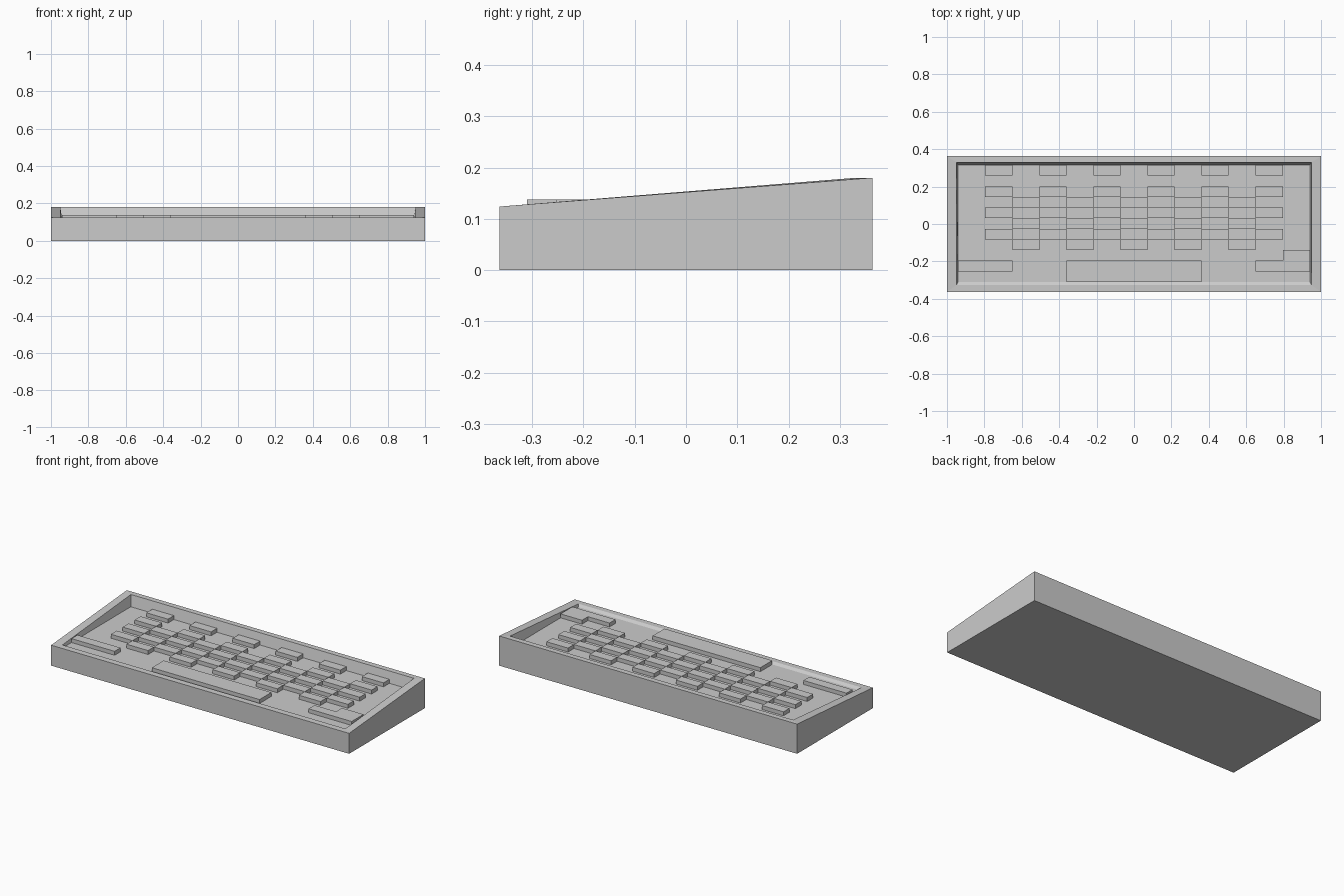
import bpy, bmesh

if "Cube" in bpy.data.objects:
    bpy.data.objects.remove(bpy.data.objects["Cube"])

FLOOR, KEY_TOP = 0.114, 0.138
X0, X1, Y0, Y1 = -0.94, 0.94, -0.31, 0.315      # tray floor
COLS, ROWS = 13, 11                             # key grid on the floor
CW, RH = (X1 - X0) / COLS, (Y1 - Y0) / ROWS


def finish(bm, name):
    bmesh.ops.recalc_face_normals(bm, faces=bm.faces[:])
    me = bpy.data.meshes.new(name)
    bm.to_mesh(me)
    bm.free()
    ob = bpy.data.objects.new(name, me)
    bpy.context.collection.objects.link(ob)
    return ob


def case():
    """Stack of rectangular rings: base, sloped rim, recess mouth, recess floor."""
    bm = bmesh.new()
    # x half width, front y, back y, front z, back z
    rings = [(1.0, -0.363, 0.363, 0, 0),
             (1.0, -0.363, 0.363, 0.124, 0.18),
             (0.95, -0.327, 0.33, 0.125, 0.18),
             (X1, Y0, Y1, FLOOR, FLOOR)]
    loops = [[bm.verts.new(p) for p in ((-w, f, zf), (w, f, zf), (w, b, zb), (-w, b, zb))]
             for w, f, b, zf, zb in rings]
    for lo, hi in zip(loops, loops[1:]):
        for i in range(4):
            j = (i + 1) % 4
            bm.faces.new((lo[i], lo[j], hi[j], hi[i]))
    bm.faces.new(loops[0])
    bm.faces.new(loops[-1])
    finish(bm, "case")


def keys(name, cells):
    """Prisms over grid outlines given as (col, row) corners, rows counted from the back."""
    bm = bmesh.new()
    for outline in cells:
        face = bm.faces.new([bm.verts.new((X0 + c * CW, Y1 - r * RH, FLOOR)) for c, r in outline])
        top = bmesh.ops.extrude_face_region(bm, geom=[face], use_keep_orig=True)["geom"]
        for v in top:
            if isinstance(v, bmesh.types.BMVert):
                v.co.z = KEY_TOP
    finish(bm, name)


def rect(c, r, w=1, h=1):
    return [(c, r), (c + w, r), (c + w, r + h), (c, r + h)]


case()

# Staggered letter keys: odd and even columns alternate by row
for n, (row, first) in enumerate([(0, 1), (2, 1), (3, 2), (4, 1), (5, 2), (6, 1), (7, 2)]):
    keys(f"key_row_{n + 1}", [rect(c, row) for c in range(first, 12 if first == 1 else 11, 2)])

# Front row: wide left key, long space bar, L-shaped right key
keys("left_wide_key", [rect(0, 9, 2)])
keys("space_bar", [rect(4, 9, 5, 2)])
keys("right_corner_key", [[(11, 9), (12, 9), (12, 8), (13, 8), (13, 10), (11, 10)]])
